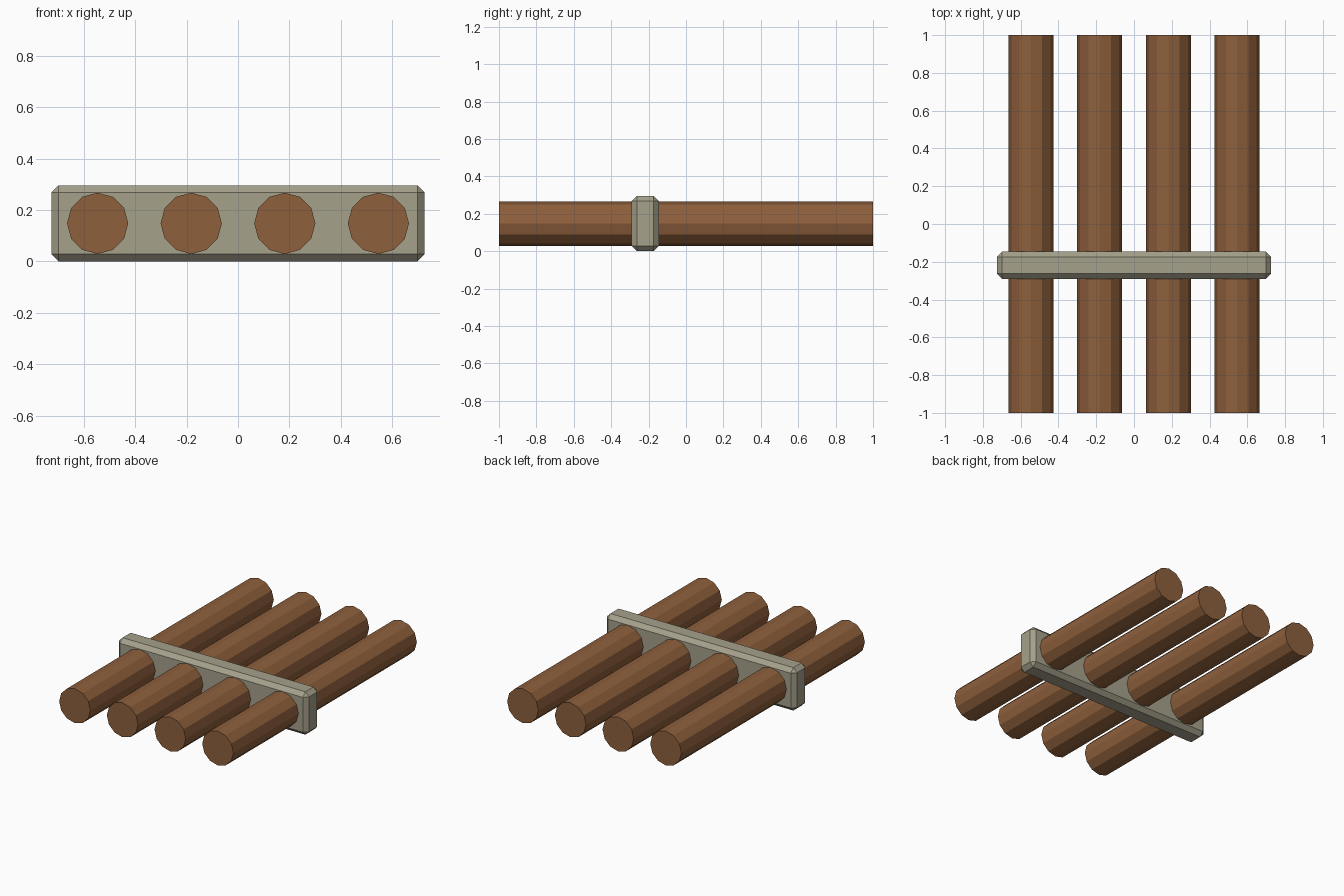
import bpy, bmesh, math
from mathutils import Matrix

if "Cube" in bpy.data.objects:
    bpy.data.objects.remove(bpy.data.objects["Cube"])


def material(name, color):
    m = bpy.data.materials.new(name)
    m.diffuse_color = (*color, 1)
    m.use_nodes = True
    m.node_tree.nodes["Principled BSDF"].inputs["Base Color"].default_value = m.diffuse_color
    return m


def make_object(name, bm, mat):
    mesh = bpy.data.meshes.new(name)
    bm.to_mesh(mesh)
    bm.free()
    mesh.materials.append(mat)
    obj = bpy.data.objects.new(name, mesh)
    bpy.context.collection.objects.link(obj)
    return obj


wood = material("brown wood", (0.27, 0.115, 0.045))
stone = material("grey stone", (0.38, 0.355, 0.26))

Z = 0.148          # height of the log axes
SPACING = 0.364

# Four parallel twelve-sided logs running front to back
for i in range(4):
    bm = bmesh.new()
    bmesh.ops.create_cone(bm, cap_ends=True, segments=12, radius1=0.119,
                          radius2=0.119, depth=2.0,
                          matrix=Matrix.Rotation(math.pi / 2, 4, 'X'))
    log = make_object(f"log_{i + 1}", bm, wood)
    log.location = ((i - 1.5) * SPACING, 0, Z)

# Chamfered cross bar that the logs pass through
bm = bmesh.new()
bmesh.ops.create_cube(bm, size=1, matrix=Matrix.Diagonal((1.452, 0.145, 2 * Z, 1)))
bmesh.ops.bevel(bm, geom=bm.edges[:], offset=0.028, segments=1,
                affect='EDGES', offset_type='OFFSET')
bar = make_object("cross_bar", bm, stone)
bar.location = (0, -0.218, Z)
